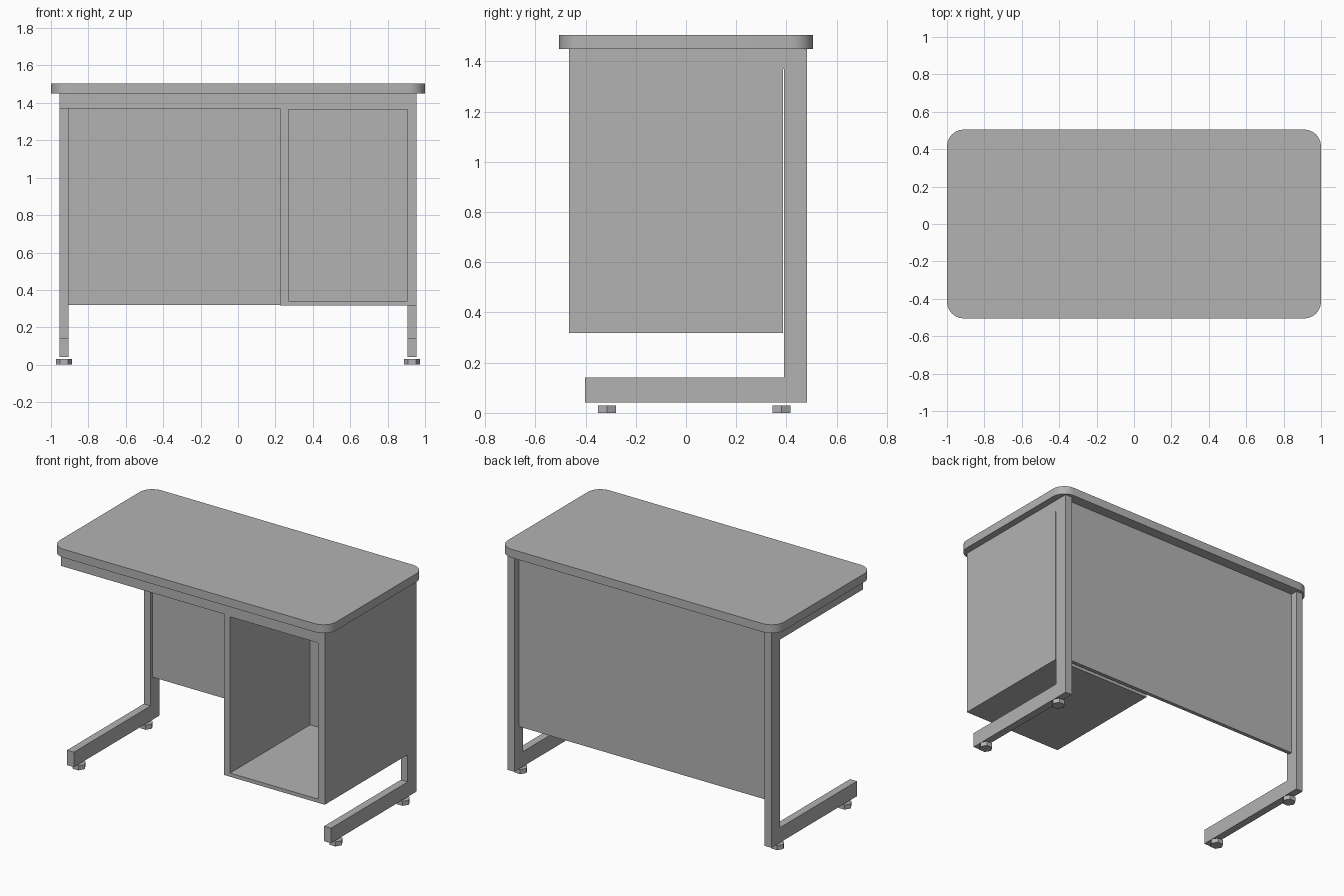
import bpy
import bmesh
from mathutils import Vector

if "Cube" in bpy.data.objects:
    bpy.data.objects.remove(bpy.data.objects["Cube"], do_unlink=True)

# Single grey paint
GREY = (0.45, 0.45, 0.45, 1)
grey = bpy.data.materials.new("light_grey")
grey.use_nodes = True
grey.diffuse_color = GREY
grey.node_tree.nodes["Principled BSDF"].inputs["Base Color"].default_value = GREY


def finish(name, bm):
    bmesh.ops.recalc_face_normals(bm, faces=bm.faces[:])
    mesh = bpy.data.meshes.new(name)
    bm.to_mesh(mesh)
    bm.free()
    mesh.materials.append(grey)
    obj = bpy.data.objects.new(name, mesh)
    bpy.context.collection.objects.link(obj)
    return obj


def box_mesh(low, high):
    low, high = Vector(low), Vector(high)
    bm = bmesh.new()
    bmesh.ops.create_cube(bm, size=1)
    bmesh.ops.scale(bm, vec=high - low, verts=bm.verts)
    bmesh.ops.translate(bm, vec=(low + high) / 2, verts=bm.verts)
    return bm


def extrude_profile(name, points, x0, x1):
    """Extrude a (y, z) outline along x."""
    bm = bmesh.new()
    face = bm.faces.new([bm.verts.new((x0, y, z)) for y, z in points])
    new = bmesh.ops.extrude_face_region(bm, geom=[face])["geom"]
    moved = [v for v in new if isinstance(v, bmesh.types.BMVert)]
    bmesh.ops.translate(bm, vec=(x1 - x0, 0, 0), verts=moved)
    return finish(name, bm)


# Key dimensions
SLAB_BOTTOM, RAIL_BOTTOM = 1.45, 1.37
OUTER, INNER = 0.955, 0.905
FRONT, POST_FRONT, POST_BACK = -0.467, 0.39, 0.482

# Desk top with rounded corners
bm = box_mesh((-1, -0.505, SLAB_BOTTOM), (1, 0.505, 1.505))
corners = [e for e in bm.edges if abs(e.verts[0].co.z - e.verts[1].co.z) > 0.01]
bmesh.ops.bevel(bm, geom=corners, offset=0.09, segments=6, profile=0.5, affect="EDGES")
top = finish("desk_top", bm)
bpy.ops.object.select_all(action="DESELECT")
top.select_set(True)
bpy.context.view_layer.objects.active = top
bpy.ops.object.shade_smooth_by_angle(angle=0.6)

# C-shaped leg frames and their hexagonal glides
leg_outline = [
    (FRONT, SLAB_BOTTOM), (POST_BACK, SLAB_BOTTOM), (POST_BACK, 0.042),
    (-0.403, 0.042), (-0.403, 0.14), (POST_FRONT, 0.14),
    (POST_FRONT, RAIL_BOTTOM), (FRONT, RAIL_BOTTOM),
]
for side, sign in (("left", 1), ("right", -1)):
    extrude_profile(side + "_leg_frame", leg_outline, sign * INNER, sign * OUTER)
    for place, y in (("front", -0.315), ("back", 0.38)):
        bm = bmesh.new()
        bmesh.ops.create_cone(bm, cap_ends=True, segments=6, radius1=0.042,
                              radius2=0.042, depth=0.03)
        # Points of the hexagon lie along x
        for v in bm.verts:
            v.co.x, v.co.y = v.co.y, v.co.x
        bmesh.ops.translate(bm, vec=(sign * 0.93, y, 0.015), verts=bm.verts)
        finish(f"{side}_{place}_glide", bm)

# Front rail and recessed modesty panel
finish("front_rail", box_mesh((-INNER, FRONT, RAIL_BOTTOM), (INNER, FRONT + 0.05, SLAB_BOTTOM)))
finish("modesty_panel", box_mesh((-INNER, 0.41, 0.32), (INNER, 0.435, SLAB_BOTTOM)))

# Open pedestal: inset the front face, then push it back
bm = box_mesh((0.225, FRONT, 0.318), (OUTER, 0.386, RAIL_BOTTOM))
front = min(bm.faces, key=lambda f: f.calc_center_median().y)
bmesh.ops.inset_individual(bm, faces=[front], thickness=0.02)
middle = front.calc_center_median()
for v in front.verts:
    v.co.x = 0.27 if v.co.x < middle.x else INNER
    v.co.z = 0.342 if v.co.z < middle.z else 1.364
back = bmesh.ops.extrude_discrete_faces(bm, faces=[front])["faces"][0]
for v in back.verts:
    v.co.y = 0.36
finish("pedestal", bm)
